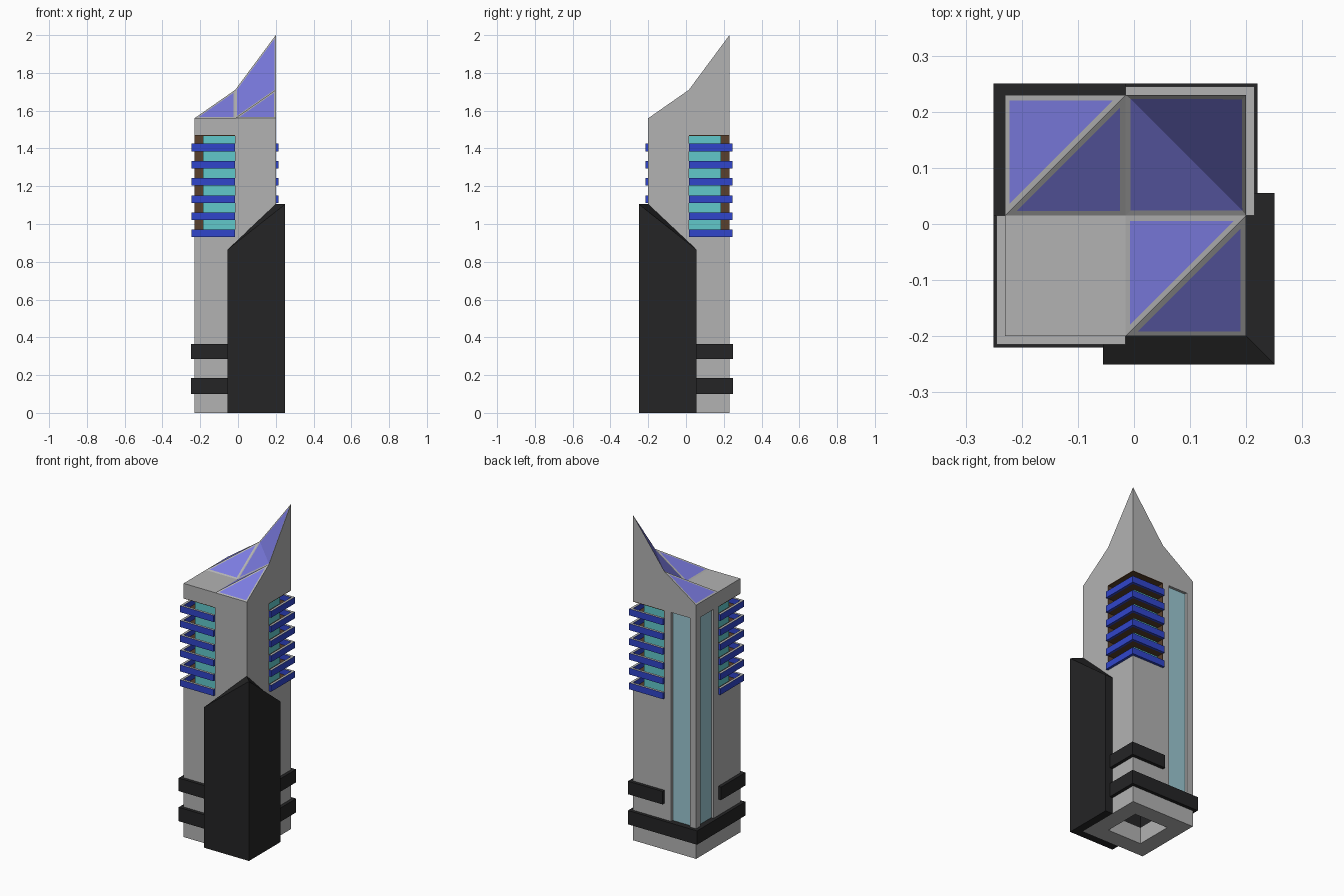
import bpy, bmesh

if "Cube" in bpy.data.objects:
    bpy.data.objects.remove(bpy.data.objects["Cube"])

# Tower footprint: walls and the middle lines that split it into quadrants
X0, XM, X1 = -0.23, -0.015, 0.20
Y0, YM, Y1 = -0.20, 0.015, 0.23


def material(name, rgb):
    m = bpy.data.materials.new(name)
    m.diffuse_color = (*rgb, 1)
    m.use_nodes = True
    m.node_tree.nodes["Principled BSDF"].inputs["Base Color"].default_value = m.diffuse_color
    return m


GREY = material("concrete", (0.45, 0.45, 0.45))
BLACK = material("black_cladding", (0.018, 0.018, 0.019))
BLUE = material("blue_rail", (0.03, 0.06, 0.6))
TEAL = material("teal_window", (0.12, 0.58, 0.6))
GLASS = material("pale_glass", (0.33, 0.58, 0.65))
PURPLE = material("roof_glass", (0.2, 0.2, 0.75))
BROWN = material("brown_lining", (0.1, 0.05, 0.025))


def finish(name, bm, *mats):
    bmesh.ops.recalc_face_normals(bm, faces=bm.faces)
    me = bpy.data.meshes.new(name)
    bm.to_mesh(me)
    bm.free()
    for m in mats:
        me.materials.append(m)
    ob = bpy.data.objects.new(name, me)
    bpy.context.collection.objects.link(ob)
    return ob


def loft(name, loops, mats, closed=False):
    """Skin a list of matching point loops, capped or joined end to start."""
    bm = bmesh.new()
    rows = [[bm.verts.new(p) for p in lp] for lp in loops]
    n = len(rows[0])
    pairs = list(zip(rows, rows[1:])) + ([(rows[-1], rows[0])] if closed else [])
    for a, b in pairs:
        for i in range(n):
            j = (i + 1) % n
            bm.faces.new((a[i], a[j], b[j], b[i]))
    if not closed:
        bm.faces.new(rows[0])
        top = bm.faces.new(rows[-1])
        top.material_index = len(mats) - 1
    return finish(name, bm, *mats)


def prism(name, pts, z0, z1, *mats, mirror=False):
    """Upright prism; mirror adds its twin across the plan diagonal."""
    plans = [pts] + ([[(-y, -x) for x, y in pts]] if mirror else [])
    for k, p in enumerate(plans):
        loft(name + ("_twin" if k else ""),
             [[(x, y, z) for x, y in p] for z in (z0, z1)], mats)


def rect(x0, x1, y0, y1):
    return [(x0, y0), (x1, y0), (x1, y1), (x0, y1)]


def corner(out, inn):
    """L-shaped plan round the front-left corner."""
    xo, yo, xi, yi = X0 - out, Y0 - out, X0 + inn, Y0 + inn
    return [(xo, yo), (XM, yo), (XM, yi), (xi, yi), (xi, YM), (xo, YM)]


def ring(name, outer, inner, z0, z1, mat):
    loft(name, [[(x, y, z) for x, y in p] for p, z in
                ((outer, z0), (outer, z1), (inner, z1), (inner, z0))], [mat], True)


# Hollow base and the lower black belt
hole = rect(-0.13, 0.10, -0.10, 0.13)
ring("base", rect(X0, X1, Y0, Y1), hole, 0, 0.10, GREY)
ring("lower_belt", rect(-0.25, 0.22, -0.22, 0.25), hole, 0.10, 0.185, BLACK)

# Shaft with two tall window slots near the back-left corner
slots = [(-0.06, Y1), (-0.06, 0.21), (-0.187, 0.21), (-0.187, Y1), (X0, Y1),
         (X0, 0.187), (-0.21, 0.187), (-0.21, 0.06), (X0, 0.06)]
prism("shaft", [(X0, Y0), (X1, Y0), (X1, Y1)] + slots, 0.185, 0.93, GREY)
prism("upper_shaft_back", [(X0, YM), (XM, YM), (XM, Y1)] + slots, 0.93, 1.47, GREY)
prism("upper_shaft_front", rect(XM, X1, Y0, YM), 0.93, 1.47, GREY)
prism("tall_window", rect(-0.187, -0.06, 0.20, 0.214), 0.185, 1.47, GLASS, mirror=True)

# Upper belts on the two balcony corners
prism("upper_belt", corner(0.02, 0), 0.285, 0.365, BLACK, mirror=True)

# Balcony corners: window core, brown recess lining, floors and rails
prism("balcony_windows", rect(X0 + 0.045, XM, Y0 + 0.045, YM), 0.93, 1.47, TEAL, mirror=True)
prism("recess_ceiling", corner(0, 0.045), 1.467, 1.471, BROWN, mirror=True)
prism("recess_side", rect(X0, X0 + 0.045, YM - 0.002, YM), 0.93, 1.47, BROWN, mirror=True)
prism("recess_end", rect(XM - 0.002, XM, Y0, Y0 + 0.045), 0.93, 1.47, BROWN, mirror=True)
for k in range(6):
    z = 0.93 + 0.091 * k
    prism(f"balcony_floor_{k}", corner(0, 0.045), z, z + 0.006, BROWN, mirror=True)
    prism(f"balcony_rail_{k}", corner(0.015, 0), z, z + 0.04, BLUE, GREY, mirror=True)

# Black buttress wrapping the front-right corner, rising to the corner
LOW, HIGH = 0.865, 1.105
plan = [(-0.055, -0.25, LOW), (0.25, -0.25, HIGH), (0.25, 0.055, LOW),
        (X1, 0.055, LOW), (X1, Y0, HIGH), (-0.055, Y0, LOW)]
bm = bmesh.new()
b = [bm.verts.new((x, y, 0)) for x, y, z in plan]
t = [bm.verts.new(p) for p in plan]
for i in range(6):
    j = (i + 1) % 6
    bm.faces.new((b[i], b[j], t[j], t[i]))
for v in (b, t):
    bm.faces.new((v[0], v[1], v[4], v[5]))
    bm.faces.new((v[1], v[2], v[3], v[4]))
finish("corner_buttress", bm, BLACK)

# Crown: a 3 x 3 grid of roof points climbing to the back-right peak
xs, ys = (X0, XM, X1), (Y0, YM, Y1)
heights = ((1.56, 1.56, 1.56), (1.56, 1.56, 1.71), (1.56, 1.71, 2.0))
bm = bmesh.new()
g = [[bm.verts.new((xs[i], ys[j], heights[j][i])) for i in range(3)] for j in range(3)]
c = [bm.verts.new((x, y, 1.47)) for x, y in rect(X0, X1, Y0, Y1)]
bm.faces.new(c)
bm.faces.new((c[0], c[1], *reversed(g[0])))
bm.faces.new((c[1], c[2], g[2][2], g[1][2], g[0][2]))
bm.faces.new((c[2], c[3], *g[2]))
bm.faces.new((c[3], c[0], g[0][0], g[1][0], g[2][0]))
bm.faces.new((g[0][0], g[0][1], g[1][1], g[1][0]))
panels = []
for j, i in ((0, 1), (1, 0)):
    p, q, r, s = g[j][i], g[j][i + 1], g[j + 1][i + 1], g[j + 1][i]
    panels += [[bm.faces.new((p, q, r))], [bm.faces.new((p, r, s))]]
panels.append([bm.faces.new((g[1][1], g[1][2], g[2][1])),
               bm.faces.new((g[1][2], g[2][2], g[2][1]))])
bmesh.ops.recalc_face_normals(bm, faces=bm.faces)
# Glass panes set inside grey frames
for faces in panels:
    bmesh.ops.inset_region(bm, faces=faces, thickness=0.01, use_even_offset=True)
    for f in faces:
        f.material_index = 1
finish("crown", bm, GREY, PURPLE)
